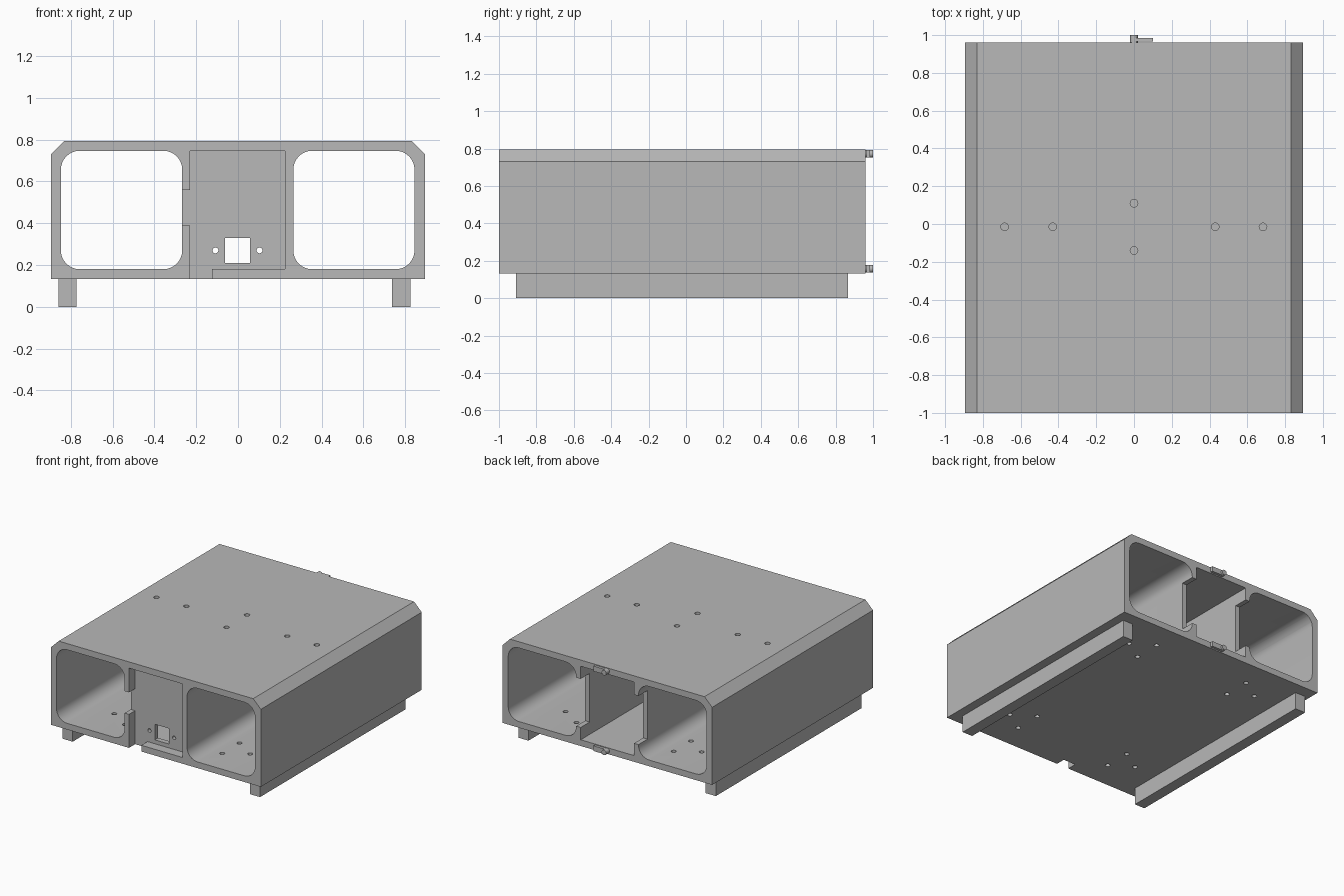
import bpy, bmesh, math
from mathutils import Matrix, Vector

if "Cube" in bpy.data.objects:
    bpy.data.objects.remove(bpy.data.objects["Cube"])

grey = bpy.data.materials.new("plain grey")
grey.use_nodes = True
grey.diffuse_color = (0.48, 0.48, 0.48, 1)
grey.node_tree.nodes["Principled BSDF"].inputs["Base Color"].default_value = (0.48, 0.48, 0.48, 1)


def add_object(name, bm):
    bmesh.ops.recalc_face_normals(bm, faces=bm.faces)
    mesh = bpy.data.meshes.new(name)
    bm.to_mesh(mesh)
    bm.free()
    mesh.materials.append(grey)
    ob = bpy.data.objects.new(name, mesh)
    bpy.context.collection.objects.link(ob)
    return ob


def box(name, x, y, z):
    bm = bmesh.new()
    size = [b - a for a, b in (x, y, z)]
    centre = Vector([(a + b) / 2 for a, b in (x, y, z)])
    bmesh.ops.create_cube(bm, size=1, matrix=Matrix.Translation(centre) @ Matrix.Diagonal((*size, 1)))
    return add_object(name, bm)


def cylinder(name, centre, radius, depth, axis="Z"):
    bm = bmesh.new()
    turn = Matrix.Rotation(math.pi / 2, 4, "X") if axis == "Y" else Matrix()
    bmesh.ops.create_cone(bm, cap_ends=True, segments=24, radius1=radius, radius2=radius,
                          depth=depth, matrix=Matrix.Translation(centre) @ turn)
    return add_object(name, bm)


def extrude_profile(name, points, y0, y1):
    """Extrude an x-z outline along y."""
    bm = bmesh.new()
    face = bm.faces.new([bm.verts.new((x, y0, z)) for x, z in points])
    out = bmesh.ops.extrude_face_region(bm, geom=[face])["geom"]
    moved = [v for v in out if isinstance(v, bmesh.types.BMVert)]
    bmesh.ops.translate(bm, verts=moved, vec=(0, y1 - y0, 0))
    return add_object(name, bm)


def rounded_rect(x0, x1, z0, z1, r, steps=8):
    corners = [(x1 - r, z1 - r), (x0 + r, z1 - r), (x0 + r, z0 + r), (x1 - r, z0 + r)]
    return [(cx + r * math.cos(a), cz + r * math.sin(a))
            for i, (cx, cz) in enumerate(corners)
            for a in [math.pi / 2 * (i + s / steps) for s in range(steps + 1)]]


def cut(ob, cutters):
    for c in cutters:
        mod = ob.modifiers.new("cut", "BOOLEAN")
        mod.operation, mod.solver, mod.object = "DIFFERENCE", "EXACT", c
    graph = bpy.context.evaluated_depsgraph_get()
    mesh = bpy.data.meshes.new_from_object(ob.evaluated_get(graph))
    ob.modifiers.clear()
    ob.data = mesh
    for c in cutters:
        bpy.data.objects.remove(c)


def smooth(ob):
    bpy.ops.object.select_all(action="DESELECT")
    ob.select_set(True)
    bpy.context.view_layer.objects.active = ob
    bpy.ops.object.shade_smooth_by_angle(angle=math.radians(30))


FRONT, BACK, BASE, TOP = -1.0, 0.96, 0.132, 0.795
RECESS = FRONT + 0.075

# Housing block with chamfered top edges
W, C = 0.895, 0.065
housing = extrude_profile("housing", [(-W, BASE), (W, BASE), (W, TOP - C), (W - C, TOP),
                                      (C - W, TOP), (-W, TOP - C)], FRONT, BACK)

# Two round-cornered side tunnels and the square middle channel
cutters = [extrude_profile("tunnel_cutter", rounded_rect(a, b, 0.18, 0.747, 0.09), -1.2, 1.2)
           for a, b in ((-0.848, -0.267), (0.265, 0.845))]
cutters.append(box("channel_cutter", (-0.23, 0.226), (-1.2, 1.2), (0.18, 0.747)))

# Notches in the dividing walls and the floor edge
cutters.append(box("front_wall_notch", (-0.3, -0.2), (-1.2, RECESS), (0.39, 0.56)))
cutters.append(box("floor_notch", (-0.23, -0.125), (-1.2, RECESS), (0.05, 0.3)))
for a, b in ((-0.3, -0.2), (0.2, 0.3)):
    cutters.append(box("back_wall_notch", (a, b), (BACK - 0.11, 1.2), (0.275, 0.65)))

# Screw holes through the roof
for x, y in ((-0.685, -0.015), (-0.43, -0.015), (0.43, -0.015), (0.683, -0.015), (0, 0.11), (0, -0.14)):
    cutters.append(cylinder("roof_hole", (x, y, TOP), 0.02, 0.2))

# Groups of three screw holes through the floor
for side in (-1, 1):
    for yc in (-0.68, 0.638):
        for x, dy in ((0.58, 0), (0.415, 0.105), (0.415, -0.105)):
            cutters.append(cylinder("floor_hole", (side * x, yc + dy, BASE), 0.018, 0.2))
cut(housing, cutters)
smooth(housing)

# Recessed front panel with a square socket and two screw holes
panel = box("front_panel", (-0.23, 0.226), (RECESS, RECESS + 0.04), (0.18, 0.747))
holes = [box("socket_cutter", (-0.062, 0.057), (-1.2, 0), (0.21, 0.33))]
holes += [cylinder("panel_hole", (x, RECESS, 0.27), 0.014, 0.3, "Y") for x in (-0.108, 0.103)]
cut(panel, holes)
smooth(panel)

# Runners underneath
for name, a, b in (("right_runner", -0.86, -0.773), ("left_runner", 0.738, 0.825)):
    box(name, (a, b), (-0.91, 0.865), (0, BASE))

# Turning latches on the back
for name, z in (("upper", 0.772), ("lower", 0.157)):
    smooth(cylinder(name + "_latch_screw", (0, 0.98, z), 0.02, 0.04, "Y"))
    box(name + "_latch_lever", (0, 0.1), (0.965, 0.985), (z - 0.02, z + 0.02))
